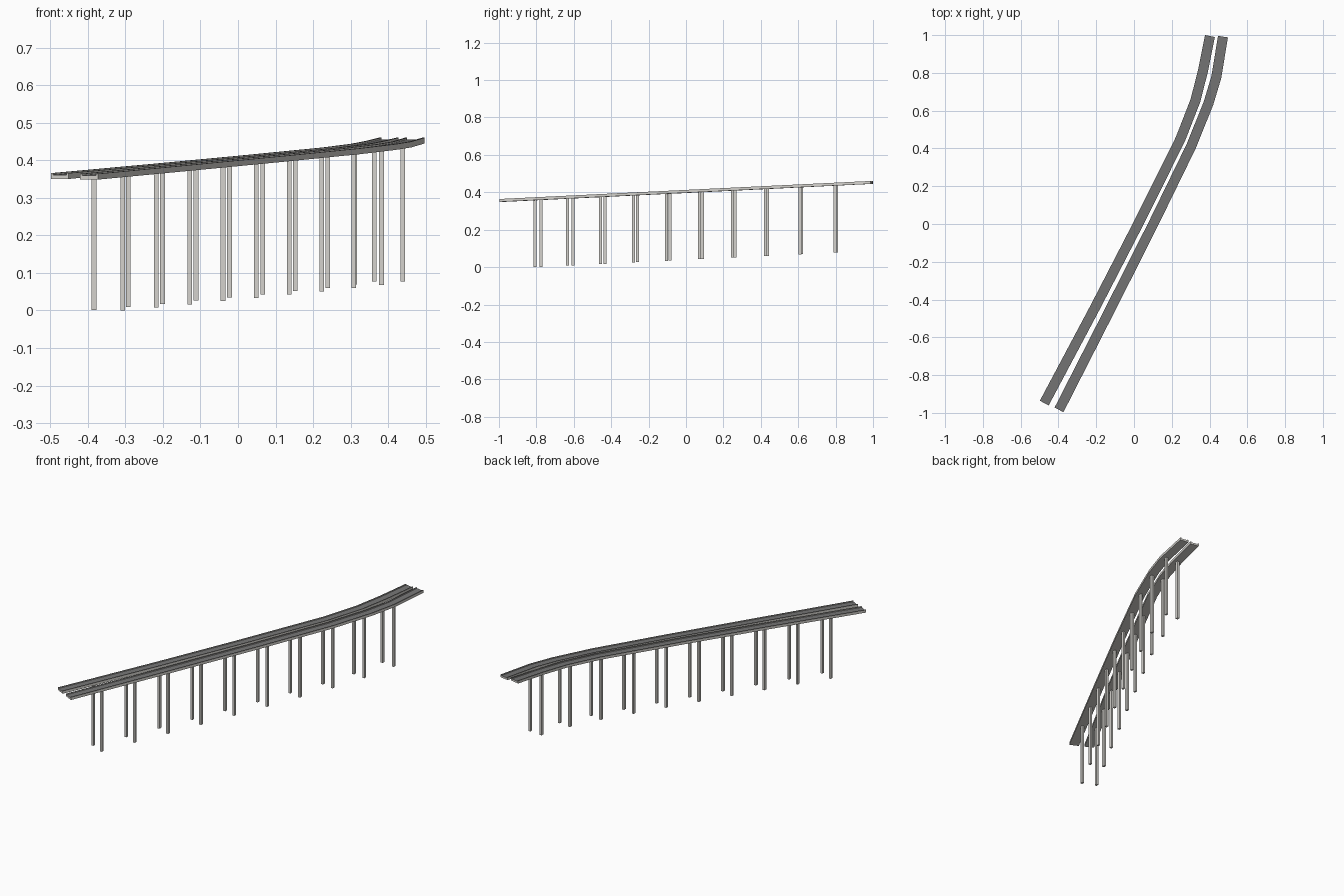
import bpy, bmesh
from mathutils import Vector

if "Cube" in bpy.data.objects:
    bpy.data.objects.remove(bpy.data.objects["Cube"])

HALF_W, PIER_WX, PIER_WY, PIER_H = 0.0265, 0.0125, 0.016, 0.362

def material(name, rgb):
    m = bpy.data.materials.new(name)
    m.diffuse_color = (*rgb, 1)
    m.use_nodes = True
    m.node_tree.nodes["Principled BSDF"].inputs["Base Color"].default_value = m.diffuse_color
    return m

CONCRETE = material("concrete", (0.66, 0.645, 0.61))
ASPHALT = material("asphalt", (0.18, 0.18, 0.18))

def underside(y):
    # the whole viaduct climbs gently towards the back
    return 0.349 + 0.0487 * (y + 0.98)

def add_object(name, bm, mats):
    bmesh.ops.recalc_face_normals(bm, faces=bm.faces)
    me = bpy.data.meshes.new(name)
    for f in bm.faces:  # road surface on everything facing up
        f.material_index = 1 if len(mats) > 1 and f.normal.z > 0.7 else 0
    bm.to_mesh(me)
    bm.free()
    for m in mats:
        me.materials.append(m)
    ob = bpy.data.objects.new(name, me)
    bpy.context.collection.objects.link(ob)
    return ob

# Deck section with low kerbs: (offset across, height above underside)
W, K = HALF_W, HALF_W - 0.006
SECTION = [(-W, 0), (W, 0), (W, 0.0155), (K, 0.0155),
           (K, 0.011), (-K, 0.011), (-K, 0.0155), (-W, 0.0155)]

def make_deck(name, pts):
    bm = bmesh.new()
    rings = []
    for i, p in enumerate(pts):
        a = (p - pts[i - 1]).normalized() if i else None
        b = (pts[i + 1] - p).normalized() if i < len(pts) - 1 else None
        d = ((a or b) + (b or a)).normalized()
        side = Vector((d.y, -d.x))
        k = 1 / d.dot(b or a)
        z = underside(p.y)
        rings.append([bm.verts.new((p.x + side.x * u * k, p.y + side.y * u * k, z + h))
                      for u, h in SECTION])
    n = len(SECTION)
    for r, s in zip(rings, rings[1:]):
        for j in range(n):
            bm.faces.new((r[j], r[(j + 1) % n], s[(j + 1) % n], s[j]))
    bm.faces.new(rings[0])
    bm.faces.new(rings[-1])
    return add_object(name, bm, [CONCRETE, ASPHALT])

def point_along(pts, t):
    # point at fraction t of the line's length
    lengths = [(b - a).length for a, b in zip(pts, pts[1:])]
    left = t * sum(lengths)
    for a, b, l in zip(pts, pts[1:], lengths):
        if left <= l:
            return a.lerp(b, left / l)
        left -= l

def make_pier(name, p):
    bm = bmesh.new()
    bmesh.ops.create_cube(bm, size=1)
    bmesh.ops.scale(bm, vec=(PIER_WX, PIER_WY, PIER_H), verts=bm.verts)
    ob = add_object(name, bm, [CONCRETE])
    ob.location = (p.x, p.y, underside(p.y) + 0.004 - PIER_H / 2)

# Centre lines of the two decks
LINES = {
    "left": [(-0.475, -0.948), (-0.205, -0.44), (0.022, 0.0), (0.246, 0.45),
             (0.325, 0.653), (0.365, 0.81), (0.402, 0.995)],
    "right": [(-0.397, -0.984), (-0.13, -0.46), (0.102, 0.0), (0.302, 0.41),
              (0.394, 0.638), (0.436, 0.778), (0.471, 0.992)],
}
for side, path in LINES.items():
    pts = [Vector(p) for p in path]
    make_deck(side + "_deck", pts)
    # ten evenly spaced piers under each deck
    for i in range(1, 11):
        make_pier(f"{side}_pier_{i}", point_along(pts, i / 11))
